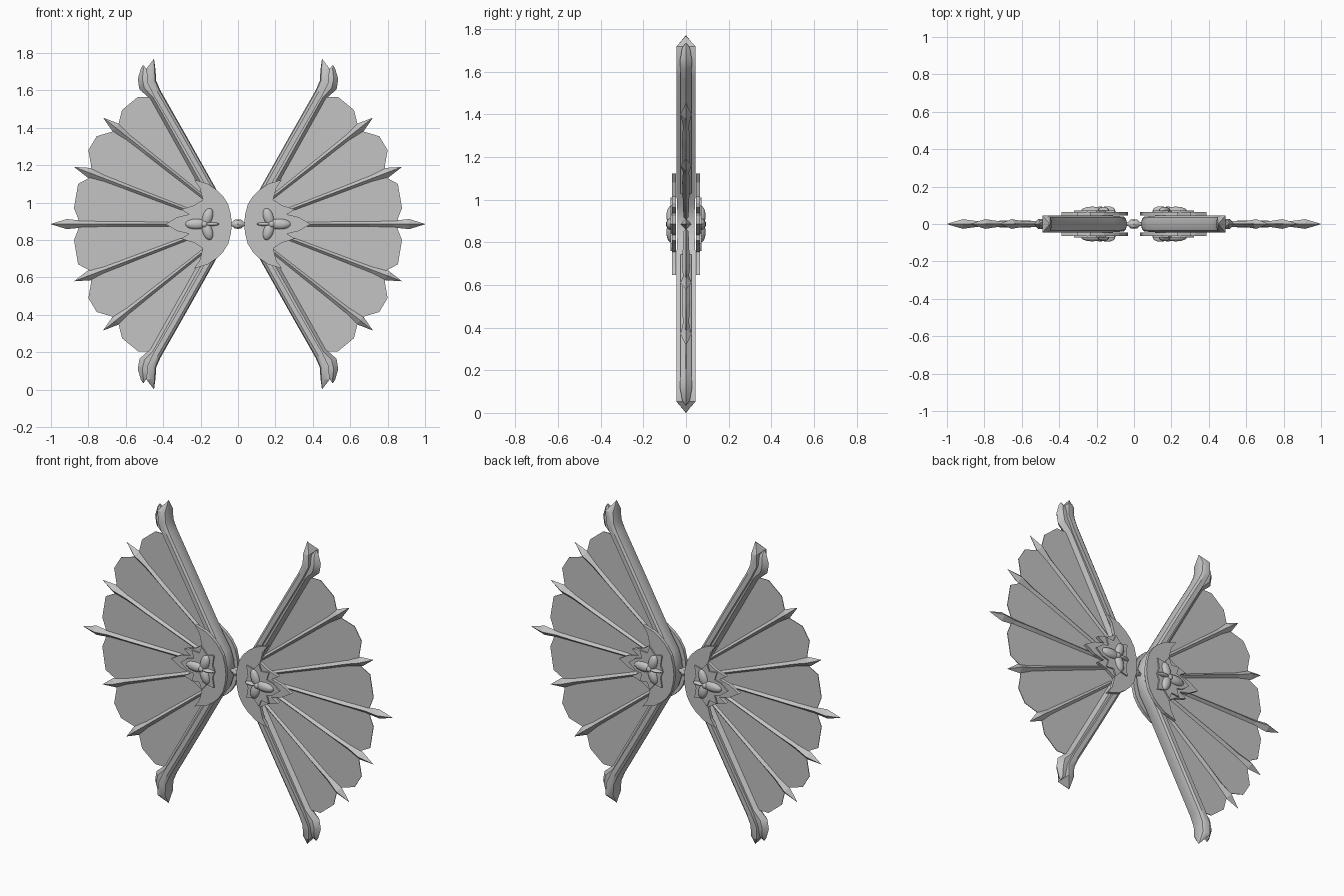
import bpy, bmesh, math
from mathutils import Vector, Matrix

if "Cube" in bpy.data.objects:
    bpy.data.objects.remove(bpy.data.objects["Cube"])

CENTRE = (0, 0, 0.885)   # all parts are modelled around the middle of the pair
grey = bpy.data.materials.new("plain grey")
grey.diffuse_color = (0.55, 0.55, 0.55, 1)
grey.use_nodes = True
grey.node_tree.nodes["Principled BSDF"].inputs["Base Color"].default_value = grey.diffuse_color


def finish(name, bm, mirror, smooth=None):
    """Turn a bmesh into an object, mirrored on the given axes."""
    bmesh.ops.recalc_face_normals(bm, faces=bm.faces)
    me = bpy.data.meshes.new(name)
    bm.to_mesh(me)
    bm.free()
    me.materials.append(grey)
    ob = bpy.data.objects.new(name, me)
    ob.location = CENTRE
    bpy.context.collection.objects.link(ob)
    if mirror:
        m = ob.modifiers.new("mirror", 'MIRROR')
        m.use_axis = ['x' in mirror, 'y' in mirror, 'z' in mirror]
    if smooth:
        bpy.ops.object.select_all(action='DESELECT')
        bpy.context.view_layer.objects.active = ob
        ob.select_set(True)
        bpy.ops.object.shade_smooth_by_angle(angle=math.radians(smooth))
    return ob


def plate(name, upper, y0, y1, mirror):
    """Flat plate: upper outline (x, z) reflected below, extruded from y0 to y1."""
    pts = upper + [(x, -z) for x, z in reversed(upper) if z > 0]
    bm = bmesh.new()
    face = bm.faces.new([bm.verts.new((x, y0, z)) for x, z in pts])
    ext = bmesh.ops.extrude_face_region(bm, geom=[face])
    verts = [g for g in ext['geom'] if isinstance(g, bmesh.types.BMVert)]
    bmesh.ops.translate(bm, verts=verts, vec=(0, y1 - y0, 0))
    return finish(name, bm, mirror)


def loft(bm, rings, cap_start=True):
    rows = [[bm.verts.new(p) for p in ring] for ring in rings]
    n = len(rows[0])
    for a, b in zip(rows, rows[1:]):
        for i in range(n):
            bm.faces.new((a[i], a[(i + 1) % n], b[(i + 1) % n], b[i]))
    if cap_start:
        bm.faces.new(rows[0])
    bm.faces.new(rows[-1])


def guard(name, stations, section, cap_start):
    """Loft between an outer and inner edge; section = (across y, depth) pairs."""
    bm = bmesh.new()
    rings = []
    for ox, oz, ix, iz, hw in stations:
        rings.append([(ox + (ix - ox) * d, y * hw, oz + (iz - oz) * d) for y, d in section])
    loft(bm, rings, cap_start)
    return finish(name, bm, 'xz', 35)


# thin scalloped fan membrane
plate("fan_membrane", [
    (0.05, 0), (0.07, 0.09), (0.13, 0.16), (0.445, 0.68), (0.535, 0.68), (0.62, 0.61),
    (0.64, 0.53), (0.67, 0.495), (0.755, 0.47), (0.80, 0.395), (0.785, 0.31),
    (0.79, 0.25), (0.855, 0.215), (0.877, 0.085), (0.855, 0.03), (0.85, 0)],
    -0.002, 0.002, 'x')

# rounded outer guards, running round the hub
arch = [(-1, 1), (-1, 0.4), (-0.8, 0.12), (-0.4, 0.0), (0.4, 0.0), (0.8, 0.12), (1, 0.4), (1, 1)]
guard("outer_guard", [
    (0.040, 0.0, 0.080, 0.0, 0.040), (0.045, 0.05, 0.085, 0.045, 0.040),
    (0.065, 0.11, 0.105, 0.09, 0.042), (0.11, 0.175, 0.147, 0.157, 0.045),
    (0.27, 0.46, 0.307, 0.44, 0.045), (0.415, 0.715, 0.452, 0.69, 0.045),
    (0.437, 0.765, 0.486, 0.76, 0.045), (0.441, 0.825, 0.489, 0.832, 0.045),
    (0.449, 0.885, 0.452, 0.880, 0.002)], arch, False)

# narrower strip inside each guard, ending in a second point
box = [(-1, 0), (-1, 0.6), (0, 1), (1, 0.6), (1, 0)]
guard("inner_guard_strip", [
    (0.13, 0.155, 0.17, 0.135, 0.025), (0.43, 0.69, 0.47, 0.67, 0.025),
    (0.46, 0.735, 0.527, 0.72, 0.027), (0.475, 0.775, 0.536, 0.775, 0.027),
    (0.485, 0.82, 0.520, 0.83, 0.018), (0.505, 0.85, 0.509, 0.848, 0.002)], box, True)


def spike(name, root, tip, mirror):
    """Diamond rib with a wider spearhead at its outer end."""
    a, b = Vector((root[0], 0, root[1])), Vector((tip[0], 0, tip[1]))
    along = (b - a).normalized()
    side = Vector((-along.z, 0, along.x))
    length = (b - a).length
    bm = bmesh.new()
    rings = []
    for dist, w, d in [(length, 0.012, 0.012), (0.30, 0.016, 0.018), (0.17, 0.018, 0.014),
                       (0.085, 0.027, 0.026), (0.0, 0.0008, 0.0008)]:
        c = b - along * dist
        rings.append([c + side * w, c + Vector((0, d, 0)), c - side * w, c - Vector((0, d, 0))])
    loft(bm, rings)
    finish(name, bm, mirror)


spike("middle_rib", (0.15, 0), (1.0, 0), 'x')
spike("inner_rib", (0.16, 0.033), (0.875, 0.305), 'xz')
spike("upper_lower_rib", (0.16, 0.125), (0.72, 0.568), 'xz')

# jagged hub plates on front and back
plate("hub_plate", [
    (0.033, 0), (0.038, 0.05), (0.052, 0.105), (0.08, 0.15), (0.11, 0.18), (0.16, 0.215),
    (0.235, 0.238), (0.205, 0.195), (0.188, 0.13), (0.235, 0.10), (0.305, 0.078),
    (0.262, 0.052), (0.325, 0.037), (0.388, 0)], -0.065, -0.046, 'xy')

# raised star plate under the petals
plate("star_plate", [
    (0.10, 0), (0.115, 0.035), (0.105, 0.095), (0.15, 0.085), (0.185, 0.125), (0.20, 0.085),
    (0.25, 0.09), (0.235, 0.045), (0.275, 0.035), (0.32, 0)], -0.073, -0.064, 'xy')

# domed petals with a small stem
bm = bmesh.new()
for angle, length, width, high in [(0, 0.06, 0.028, 0.022), (108, 0.05, 0.027, 0.021),
                                   (-108, 0.05, 0.027, 0.021), (180, 0.042, 0.010, 0.024)]:
    a = math.radians(angle)
    mat = (Matrix.Translation((0.175 + math.cos(a) * length * 0.8, -0.071,
                               math.sin(a) * length * 0.8))
           @ Matrix.Rotation(-a, 4, 'Y') @ Matrix.Diagonal((length, high, width, 1)))
    bmesh.ops.create_uvsphere(bm, u_segments=14, v_segments=10, radius=1, matrix=mat)
bmesh.ops.create_uvsphere(bm, u_segments=12, v_segments=8, radius=0.02,
                          matrix=Matrix.Translation((0.18, -0.075, 0)))
finish("flower_petals", bm, 'xy', 50)

# little linking bead between the two fans
bm = bmesh.new()
loft(bm, [[(x, r * math.cos(k * math.pi / 4), r * math.sin(k * math.pi / 4)) for k in range(8)]
          for x, r in [(-0.042, 0.010), (-0.030, 0.012), (-0.018, 0.023), (0, 0.026),
                       (0.018, 0.023), (0.030, 0.012), (0.042, 0.010)]])
finish("link_bead", bm, '', 40)
